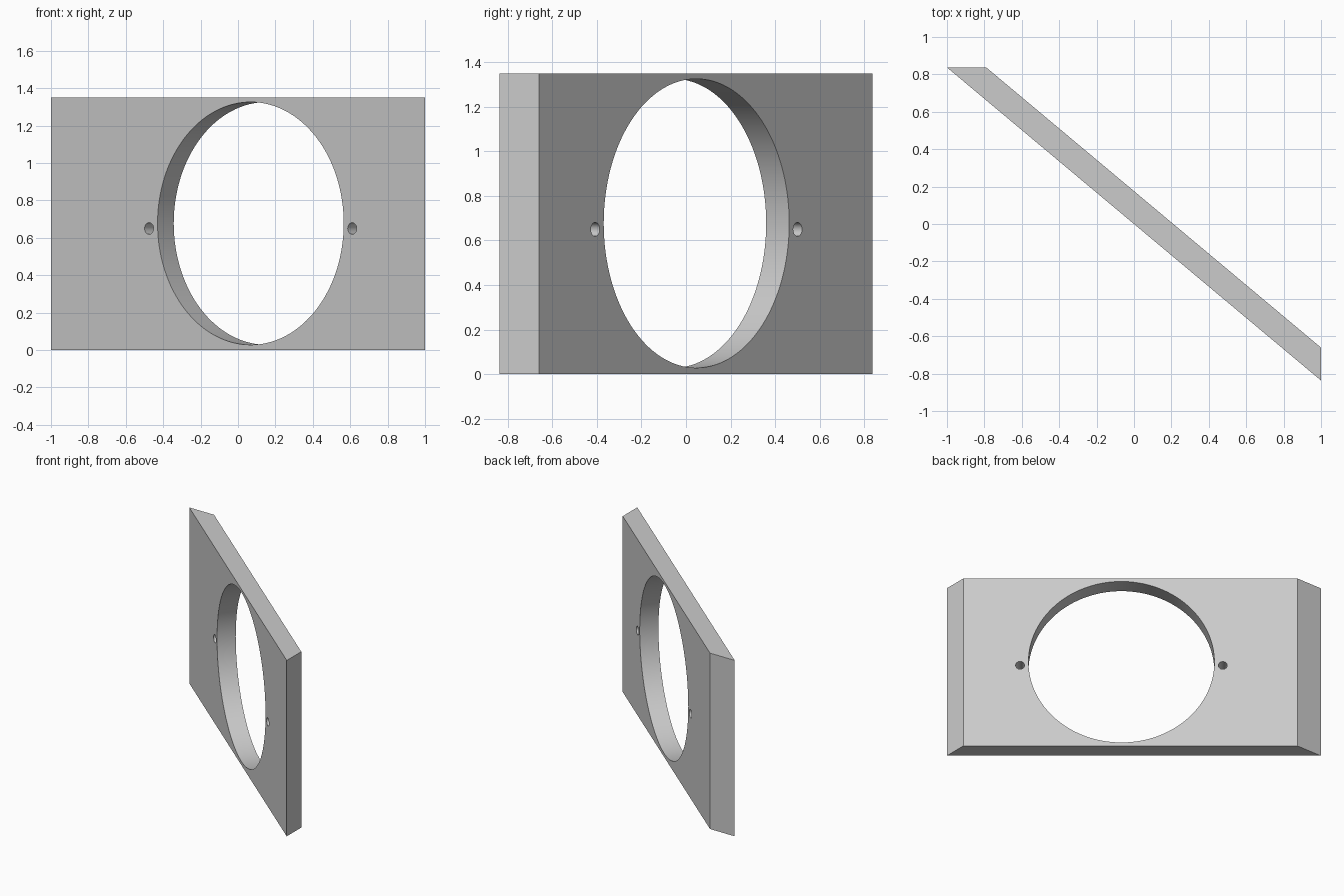
import bpy, bmesh, math
from mathutils import Vector

if "Cube" in bpy.data.objects:
    bpy.data.objects.remove(bpy.data.objects["Cube"], do_unlink=True)

HEIGHT = 1.35
# Footprint of the slanted plate, with ends trimmed square to the axes
FOOTPRINT = [(-1, 0.837), (1, -0.837), (1, -0.661), (-0.79, 0.837)]

grey = bpy.data.materials.new("plain grey")
grey.use_nodes = True
colour = (0.6, 0.6, 0.6, 1)
grey.diffuse_color = colour
grey.node_tree.nodes["Principled BSDF"].inputs["Base Color"].default_value = colour


def make_object(name, bm):
    mesh = bpy.data.meshes.new(name)
    bmesh.ops.recalc_face_normals(bm, faces=bm.faces)
    bm.to_mesh(mesh)
    bm.free()
    mesh.materials.append(grey)
    obj = bpy.data.objects.new(name, mesh)
    bpy.context.collection.objects.link(obj)
    return obj


# Plate: footprint extruded upwards
bm = bmesh.new()
base = bm.faces.new([bm.verts.new((x, y, 0)) for x, y in FOOTPRINT])
raised = bmesh.ops.extrude_face_region(bm, geom=[base])
bmesh.ops.translate(bm, vec=(0, 0, HEIGHT),
                    verts=[v for v in raised["geom"] if isinstance(v, bmesh.types.BMVert)])
plate = make_object("mounting_plate", bm)

# Directions along the plate and square to its broad faces
start, end = Vector((*FOOTPRINT[0], 0)), Vector((*FOOTPRINT[1], 0))
along = (end - start).normalized()
normal = Vector((-along.y, along.x, 0))
middle = (start + end) / 2


def drill(name, offset, z, radius, sides):
    """Cut a round hole straight through the plate."""
    bm = bmesh.new()
    bmesh.ops.create_cone(bm, cap_ends=True, segments=sides,
                          radius1=radius, radius2=radius, depth=1)
    cutter = make_object(name, bm)
    cutter.hide_render = True
    cutter.location = middle + along * offset + Vector((0, 0, z))
    cutter.rotation_euler = normal.to_track_quat("Z", "Y").to_euler()
    bpy.context.view_layer.update()
    cut = plate.modifiers.new(name, "BOOLEAN")
    cut.operation = "DIFFERENCE"
    cut.solver = "EXACT"
    cut.object = cutter
    bpy.ops.object.modifier_apply(modifier=cut.name)
    bpy.data.objects.remove(cutter, do_unlink=True)


bpy.ops.object.select_all(action="DESELECT")
bpy.context.view_layer.objects.active = plate
plate.select_set(True)

# Large round opening, with a small fixing hole on either side
CENTRE = 0.088
drill("opening_cutter", CENTRE, 0.677, 0.649, 128)
for side in (-1, 1):
    drill("fixing_hole_cutter", CENTRE + side * 0.708, 0.65, 0.031, 32)

bpy.ops.object.shade_smooth_by_angle(angle=math.radians(30))
